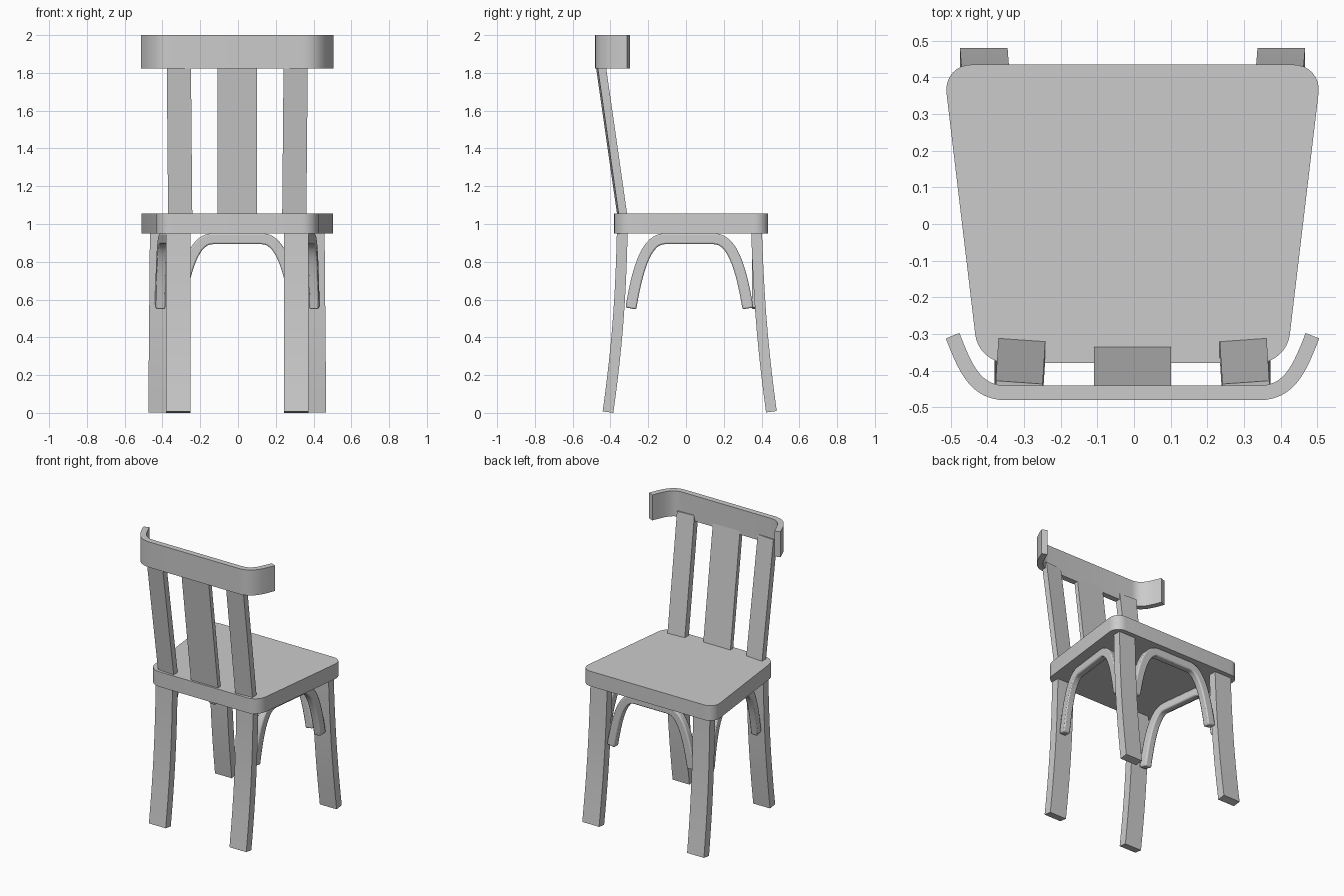
import bpy, bmesh
from mathutils import Vector, geometry

if "Cube" in bpy.data.objects:
    bpy.data.objects.remove(bpy.data.objects["Cube"])

CX = -0.004  # symmetry plane of the chair


def finish(name, bm, mirror=False, bevel=0.0):
    bmesh.ops.recalc_face_normals(bm, faces=bm.faces)
    me = bpy.data.meshes.new(name)
    bm.to_mesh(me)
    bm.free()
    ob = bpy.data.objects.new(name, me)
    ob.location.x = CX
    bpy.context.collection.objects.link(ob)
    bpy.ops.object.select_all(action='DESELECT')
    ob.select_set(True)
    bpy.context.view_layer.objects.active = ob
    bpy.ops.object.shade_smooth_by_angle(angle=0.6)
    if bevel:
        m = ob.modifiers.new("bevel", 'BEVEL')
        m.width, m.segments, m.limit_method = bevel, 2, 'ANGLE'
        m.angle_limit = 0.8
    if mirror:
        ob.modifiers.new("mirror", 'MIRROR').use_mirror_merge = False
    return ob


def bezier(a, b, c, d, n=12):
    pts = geometry.interpolate_bezier(*[Vector((*p, 0)) for p in (a, b, c, d)], n)
    return [(p.x, p.y) for p in pts]


def ribbon(name, path, thick, width, place, **kw):
    """Rectangular bar along a flat path; place(u, v, w) maps it into the scene."""
    bm = bmesh.new()
    rings = []
    for i, p in enumerate(path):
        a, b = path[max(i - 1, 0)], path[min(i + 1, len(path) - 1)]
        t = Vector((b[0] - a[0], b[1] - a[1])).normalized() * thick / 2
        rings.append([bm.verts.new(place(p[0] - s * t.y, p[1] + s * t.x, w * width / 2))
                      for s, w in ((-1, -1), (1, -1), (1, 1), (-1, 1))])
    for r, q in zip(rings, rings[1:]):
        for k in range(4):
            bm.faces.new((r[k], r[(k + 1) % 4], q[(k + 1) % 4], q[k]))
    bm.faces.new(rings[0])
    bm.faces.new(rings[-1])
    return finish(name, bm, **kw)


def symmetric(half):
    return half + [(-u, v) for u, v in reversed(half)]


# Seat: tapered slab with rounded corners
bm = bmesh.new()
corners = [bm.verts.new((x, y, 0.95)) for x, y in
           ((-0.42, -0.38), (0.42, -0.38), (0.517, 0.435), (-0.517, 0.435))]
face = bm.faces.new(corners)
bmesh.ops.bevel(bm, geom=corners, offset=0.078, segments=8, profile=0.5, affect='VERTICES')
top = bmesh.ops.extrude_face_region(bm, geom=bm.faces[:])['geom']
bmesh.ops.translate(bm, vec=(0, 0, 0.105), verts=[v for v in top if isinstance(v, bmesh.types.BMVert)])
finish("seat", bm)

# Legs, curving outward towards the floor
ribbon("backrest_side_leg", bezier((-0.413, 0.004), (-0.365, 0.35), (-0.345, 0.6), (-0.337, 0.98)),
       0.057, 0.13, lambda u, v, w: (0.312 + w, u, v), mirror=True)
ribbon("open_side_leg", bezier((0.452, 0.006), (0.405, 0.35), (0.385, 0.6), (0.373, 0.98)),
       0.057, 0.13, lambda u, v, w: (0.406 - 0.009 * v + w, u, v), mirror=True)

# Arched braces under the seat on three sides
arch = symmetric(bezier((0.31, 0.553), (0.275, 0.76), (0.23, 0.922), (0.13, 0.922), 14))
ribbon("side_brace", arch, 0.058, 0.05,
       lambda u, v, w: (0.372 + 0.118 * u + w, 0.018 + u, v), mirror=True, bevel=0.008)
ribbon("cross_brace", arch, 0.058, 0.05, lambda u, v, w: (u, 0.374 + w, v), bevel=0.008)

# Back slats, leaning away from the seat
slat = [(-0.331, 1.0), (-0.454, 1.86)]
ribbon("side_slat", slat, 0.044, 0.128,
       lambda u, v, w: (0.302 + 0.009 * (v - 1.05) + w, u + 0.07 * w, v), mirror=True)
ribbon("middle_slat", [(-0.343, 1.0), (-0.458, 1.86)], 0.03, 0.21,
       lambda u, v, w: (w, u, v))

# Top rail wrapping forward at both ends
rail = symmetric(bezier((0.491, -0.305), (0.457, -0.392), (0.43, -0.461), (0.345, -0.461), 14))
ribbon("top_rail", rail, 0.04, 0.178, lambda u, v, w: (u, v, 1.911 + w))
